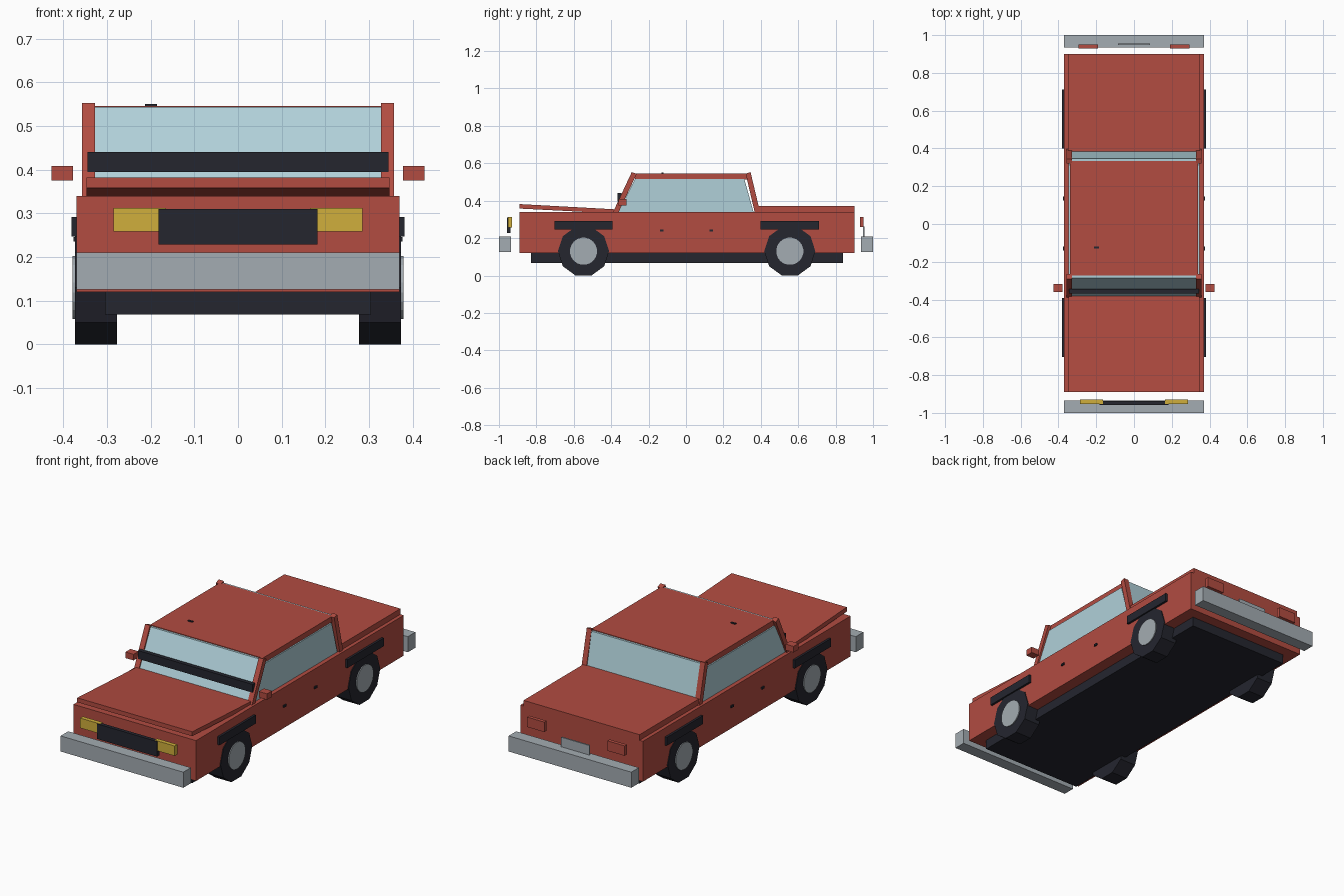
import bpy, bmesh, math
from mathutils import Vector

if "Cube" in bpy.data.objects:
    bpy.data.objects.remove(bpy.data.objects["Cube"])


def material(name, rgb):
    m = bpy.data.materials.new(name)
    m.diffuse_color = (*rgb, 1)
    m.use_nodes = True
    m.node_tree.nodes["Principled BSDF"].inputs["Base Color"].default_value = m.diffuse_color
    return m


RED = material("body red", (0.445, 0.072, 0.053))
GLASS = material("pale blue glass", (0.434, 0.631, 0.694))
GREY = material("bumper grey", (0.371, 0.413, 0.445))
DARK = material("dark trim", (0.018, 0.019, 0.028))
YELLOW = material("headlight yellow", (0.63, 0.43, 0.045))


def finish(name, bm, mat):
    bmesh.ops.recalc_face_normals(bm, faces=bm.faces)
    me = bpy.data.meshes.new(name)
    bm.to_mesh(me)
    bm.free()
    me.materials.append(mat)
    ob = bpy.data.objects.new(name, me)
    bpy.context.collection.objects.link(ob)
    return ob


def prism(name, x0, x1, profile, mat):
    """Extrude a side-on (y, z) outline from x0 to x1."""
    bm = bmesh.new()
    face = bm.faces.new([bm.verts.new((x0, y, z)) for y, z in profile])
    ext = bmesh.ops.extrude_face_region(bm, geom=[face])["geom"]
    moved = [v for v in ext if isinstance(v, bmesh.types.BMVert)]
    bmesh.ops.translate(bm, verts=moved, vec=Vector((x1 - x0, 0, 0)))
    return finish(name, bm, mat)


def box(name, x0, x1, y0, y1, z0, z1, mat):
    return prism(name, x0, x1, [(y0, z0), (y1, z0), (y1, z1), (y0, z1)], mat)


def disc(name, x0, x1, y, z, r, n, mat):
    """Cylinder along x with a flat side at the bottom."""
    ring = [(y + r * math.cos(a), z + r * math.sin(a))
            for a in (-math.pi / 2 + (i + 0.5) * 2 * math.pi / n for i in range(n))]
    return prism(name, x0, x1, ring, mat)


# Main body, chassis, bonnet and boot lid
box("body", -0.37, 0.37, -0.89, 0.90, 0.12, 0.34, RED)
box("chassis", -0.305, 0.305, -0.83, 0.84, 0.068, 0.125, DARK)
prism("bonnet", -0.347, 0.347,
      [(-0.89, 0.358), (-0.38, 0.332), (-0.38, 0.354), (-0.89, 0.382)], RED)
box("boot_lid", -0.35, 0.35, 0.385, 0.90, 0.335, 0.371, RED)

# Roof and the end windows
box("roof", -0.34, 0.34, -0.272, 0.333, 0.514, 0.546, RED)
prism("windscreen", -0.335, 0.335,
      [(-0.384, 0.34), (-0.37, 0.34), (-0.273, 0.543), (-0.285, 0.543)], GLASS)
prism("rear_window", -0.335, 0.335,
      [(0.375, 0.34), (0.39, 0.34), (0.346, 0.543), (0.334, 0.543)], GLASS)
box("windscreen_band", -0.345, 0.345, -0.367, -0.345, 0.395, 0.44, DARK)
box("roof_aerial", -0.213, -0.185, -0.131, -0.119, 0.54, 0.550, DARK)

# Bumpers, grille and number plate
box("front_bumper", -0.37, 0.37, -1.0, -0.935, 0.125, 0.21, GREY)
box("rear_bumper", -0.37, 0.37, 0.935, 1.0, 0.125, 0.21, GREY)
box("grille", -0.182, 0.182, -0.957, -0.937, 0.228, 0.31, DARK)
box("rear_plate", -0.085, 0.085, 0.947, 0.955, 0.205, 0.262, GREY)

# Parts repeated on both sides
for side, s in (("left", -1), ("right", 1)):
    prism(side + "_front_pillar", s * 0.328, s * 0.357,
          [(-0.392, 0.335), (-0.362, 0.335), (-0.264, 0.543), (-0.29, 0.553)], RED)
    prism(side + "_rear_pillar", s * 0.328, s * 0.357,
          [(0.368, 0.335), (0.397, 0.335), (0.345, 0.553), (0.319, 0.545)], RED)
    prism(side + "_window", s * 0.335, s * 0.347,
          [(-0.365, 0.335), (0.362, 0.335), (0.312, 0.516), (-0.272, 0.516)], GLASS)
    box(side + "_mirror", s * 0.378, s * 0.427, -0.36, -0.317, 0.375, 0.408, RED)
    box(side + "_headlight", s * 0.165, s * 0.285, -0.953, -0.93, 0.258, 0.312, YELLOW)
    box(side + "_tail_light", s * 0.19, s * 0.295, 0.93, 0.95, 0.26, 0.314, RED)
    for end, y in (("front", -0.13), ("rear", 0.135)):
        box(f"{side}_{end}_door_handle", s * 0.365, s * 0.377,
            y - 0.01, y + 0.01, 0.235, 0.246, DARK)
    for end, y in (("front", -0.548), ("rear", 0.555)):
        disc(f"{side}_{end}_tyre", s * 0.277, s * 0.374, y, 0.13, 0.1367, 10, DARK)
        disc(f"{side}_{end}_hub", s * 0.36, s * 0.379, y, 0.13, 0.073, 20, GREY)
        box(f"{side}_{end}_arch_trim", s * 0.36, s * 0.382,
            y - 0.156, y + 0.156, 0.247, 0.292, DARK)
